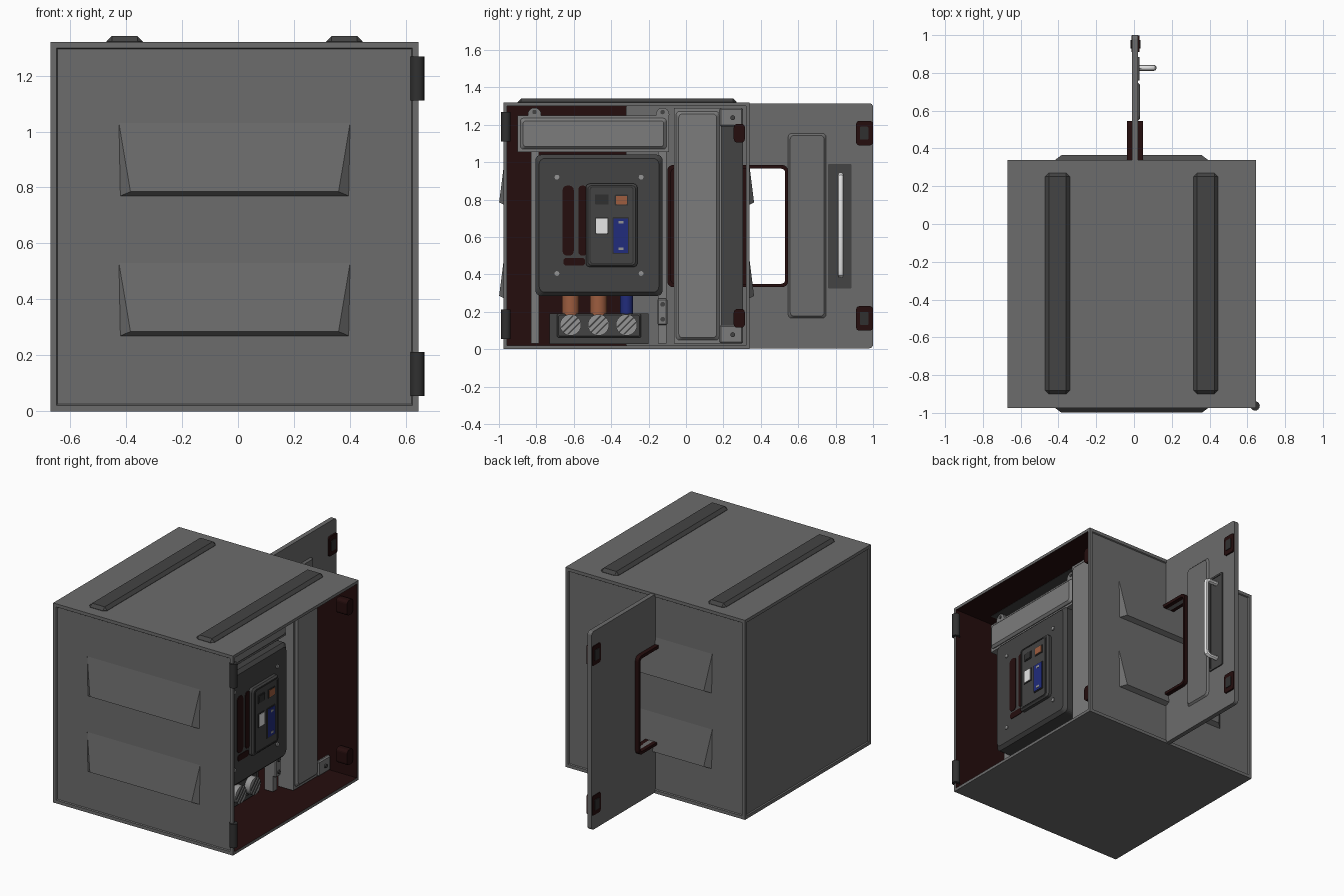
import bpy, bmesh, math
from mathutils import Matrix, Vector

if "Cube" in bpy.data.objects:
    bpy.data.objects.remove(bpy.data.objects["Cube"])

def mat(name, r, g, b):
    m = bpy.data.materials.new(name)
    m.diffuse_color = (r, g, b, 1)
    m.use_nodes = True
    m.node_tree.nodes["Principled BSDF"].inputs["Base Color"].default_value = m.diffuse_color
    return m

GREY = mat("grey_paint", .15, .15, .15)
LIGHT = mat("light_grey", .20, .20, .20)
DARK = mat("dark_grey", .057, .057, .057)
CHAR = mat("charcoal", .03, .03, .03)
RED = mat("dark_red", .018, .004, .004)
WHITE = mat("white", .8, .8, .8)
COPPER = mat("copper", .34, .11, .05)
BLUE = mat("blue", .015, .025, .2)
STEEL = mat("steel", .3, .3, .3)

def make(name, bm, *mats):
    bmesh.ops.recalc_face_normals(bm, faces=bm.faces)
    me = bpy.data.meshes.new(name)
    bm.to_mesh(me)
    bm.free()
    for m in mats:
        me.materials.append(m)
    ob = bpy.data.objects.new(name, me)
    bpy.context.collection.objects.link(ob)
    return ob

def smooth(ob):
    bpy.ops.object.select_all(action='DESELECT')
    ob.select_set(True)
    bpy.context.view_layer.objects.active = ob
    bpy.ops.object.shade_smooth_by_angle(angle=math.radians(35))

def box(name, x, y, z, m, bevel=0, seg=1):
    bm = bmesh.new()
    bmesh.ops.create_cube(bm, size=1)
    for v in bm.verts:
        v.co = Vector([(r[0] + r[1]) / 2 + c * (r[1] - r[0]) for c, r in zip(v.co, (x, y, z))])
    ob = make(name, bm, m)
    if bevel:
        b = ob.modifiers.new("bevel", 'BEVEL')
        b.width, b.segments = bevel, seg
    return ob

def cyl(name, c, r, length, axis, m, n=24):
    bm = bmesh.new()
    bmesh.ops.create_cone(bm, cap_ends=True, segments=n, radius1=r, radius2=r, depth=length)
    if axis == 'x':
        bmesh.ops.rotate(bm, verts=bm.verts, matrix=Matrix.Rotation(math.pi / 2, 3, 'Y'))
    bmesh.ops.translate(bm, verts=bm.verts, vec=c)
    ob = make(name, bm, m)
    smooth(ob)
    return ob

def outline(y, z, r, n=4):
    pts = []
    for k, (cy, cz) in enumerate([(y[1]-r, z[1]-r), (y[0]+r, z[1]-r), (y[0]+r, z[0]+r), (y[1]-r, z[0]+r)]):
        for i in range(n + 1):
            a = (k + i / n) * math.pi / 2
            pts.append((cy + r * math.cos(a), cz + r * math.sin(a)))
    return pts

def plate(name, x, y, z, r, m, hole=None, chamfer=0):
    """Rounded plate in the yz plane, optionally with a rounded hole (y, z, r)."""
    bm = bmesh.new()
    ring = lambda px, pts: [bm.verts.new((px, a, b)) for a, b in pts]
    def bridge(a, b):
        for i in range(len(a)):
            j = (i + 1) % len(a)
            bm.faces.new((a[i], a[j], b[j], b[i]))
    o = outline(y, z, r)
    back, front = ring(x[0], o), ring(x[1] - chamfer, o)
    bridge(back, front)
    if hole:
        h = outline(*hole)
        hb, hf = ring(x[0], h), ring(x[1], h)
        bridge(back, hb)
        bridge(front, hf)
        bridge(hb, hf)
    else:
        if chamfer:
            c = chamfer
            top = ring(x[1], outline((y[0]+c, y[1]-c), (z[0]+c, z[1]-c), r))
            bridge(front, top)
            front = top
        bm.faces.new(back)
        bm.faces.new(front)
    return make(name, bm, m)

# Cabinet shell: recessed front, back and left panels, open dark interior on +x
bm = bmesh.new()
bmesh.ops.create_cube(bm, size=1)
for v in bm.verts:
    v.co = Vector((-.0125 + v.co.x * 1.315, -.3175 + v.co.y * 1.315, .66 + v.co.z * 1.32))
bm.normal_update()
opening = [f for f in bm.faces if f.normal.x > .9][0]
panels = [f for f in bm.faces if abs(f.normal.y) > .9 or f.normal.x < -.9]
for f in panels:
    bmesh.ops.inset_individual(bm, faces=[f], thickness=.03)
    bmesh.ops.inset_individual(bm, faces=[f], thickness=.006, depth=-.007)
bmesh.ops.inset_individual(bm, faces=[opening], thickness=.027)
ext = bmesh.ops.extrude_discrete_faces(bm, faces=[opening])['faces'][0]
bmesh.ops.translate(bm, verts=ext.verts, vec=(-1.285, 0, 0))
ext.material_index = 1
for e in ext.edges:
    for f in e.link_faces:
        f.material_index = 1
make("cabinet_shell", bm, GREY, RED)

# Louvres on front and back
def louvre(name, s, y, z):
    bm = bmesh.new()
    p = [(-.413, 0, .26), (.413, 0, .26), (.408, 0, 0), (-.408, 0, 0), (-.372, .031, .015), (.372, .031, .015)]
    v = [bm.verts.new((a - .0125, y + s * b, z + c)) for a, b, c in p]
    for f in ((0, 1, 5, 4), (0, 4, 3), (1, 2, 5), (3, 4, 5, 2), (0, 3, 2, 1)):
        bm.faces.new([v[i] for i in f])
    make(name, bm, GREY)

for z in (.27, .77):
    louvre("front_louvre", -1, -.968, z)
    louvre("back_louvre", 1, .333, z)

# Roof runners and front hinges
for x in (-.47, .315):
    box("roof_runner", (x, x + .13), (-.9, .27), (1.3, 1.341), DARK, .019)
for z in (.133, 1.19):
    cyl("front_hinge", (.641, -.963, z), .025, .157, 'z', CHAR, 16)

# Door panel standing through the back wall, with framed window
win = ((-.08, .53), (.35, .965), .02)
plate("door_panel", (-.01, .02), (-.32, 1.0), (.005, 1.315), .02, GREY, hole=win)
plate("door_window_frame", (-.037, .047), (-.1, .545), (.332, .985), .03, RED, hole=win)
plate("door_raised_panel", (.01, .031), (.545, .75), (.165, 1.155), .02, GREY, chamfer=.012)
plate("handle_backplate", (.01, .028), (.76, .885), (.325, .99), .006, DARK, hole=((.772, .873), (.338, .977), .006))
plate("handle_recess", (.01, .023), (.765, .88), (.33, .985), .006, DARK)

# White pull handle
cu = bpy.data.curves.new("pull_handle", 'CURVE')
cu.dimensions, cu.bevel_depth, cu.bevel_resolution, cu.use_fill_caps = '3D', .016, 3, True
sp = cu.splines.new('POLY')
path = [(.02, .395), (.085, .395), (.1, .403), (.104, .42), (.104, .905), (.1, .922), (.085, .93), (.02, .93)]
sp.points.add(len(path) - 1)
for p, (x, z) in zip(sp.points, path):
    p.co = (x, .827, z, 1)
hd = bpy.data.objects.new("pull_handle", cu)
bpy.context.collection.objects.link(hd)
bpy.ops.object.select_all(action='DESELECT')
hd.select_set(True)
bpy.context.view_layer.objects.active = hd
bpy.ops.object.convert(target='MESH')
hd.data.materials.clear()
hd.data.materials.append(WHITE)
smooth(hd)

# Latches on the door edge and their catches inside the cabinet
for z in (.165, 1.155):
    plate("door_latch", (-.014, .03), (.91, .999), (z - .065, z + .065), .015, RED)
    plate("latch_block", (-.018, .034), (.93, .975), (z - .035, z + .035), .006, CHAR)
    plate("inner_catch", (.54, .62), (.255, .315), (z - .05, z + .05), .02, RED)

# Side duct with mounting tabs and dark strip behind
box("side_duct", (.34, .45), (-.065, .19), (.03, 1.29), LIGHT)
plate("duct_cover", (.44, .468), (-.053, .178), (.048, 1.272), .02, LIGHT, chamfer=.014)
for z in (.08, 1.24):
    box("duct_tab", (.44, .465), (.18, .305), (z - .05, z + .05), LIGHT, .008)
    cyl("tab_bolt", (.468, .25, z - .002), .013, .012, 'x', DARK, 12)
box("inner_strip", (.1, .14), (.185, .305), (.13, 1.19), DARK)

# Rails and top cover bar
for y in (-.83, -.15):
    box("mounting_rail", (.3, .36), (y, y + .045), (.03, 1.06), LIGHT)
box("rail_bracket", (.35, .385), (-.152, -.1), (.13, .27), LIGHT, .006)
for z in (.16, .24):
    cyl("bracket_bolt", (.387, -.125, z), .013, .01, 'x', DARK, 12)
box("top_bar_body", (.3, .41), (-.9, -.09), (1.055, 1.25), LIGHT)
plate("top_bar_cover", (.4, .43), (-.885, -.105), (1.07, 1.235), .015, LIGHT, chamfer=.014)
for y in (-.81, -.125):
    cyl("top_bar_ear", (.39, y, 1.255), .036, .04, 'x', LIGHT, 20)
    cyl("ear_hole", (.411, y, 1.268), .012, .006, 'x', DARK, 12)

# Breaker housing
plate("breaker_housing", (.33, .455), (-.805, -.125), (.285, 1.04), .03, DARK, chamfer=.02)
for y in (-.69, -.24):
    for z in (.405, .92):
        cyl("housing_screw", (.456, y, z), .013, .012, 'x', STEEL, 12)
for y, r in (((-.66, -.6), .025), ((-.575, -.53), .02)):
    plate("housing_slot", (.45, .459), y, (.5, .875), r, RED)
plate("slot_foot", (.45, .459), (-.655, -.54), (.447, .488), .015, RED)
plate("breaker_face", (.44, .485), (-.535, -.26), (.44, .885), .02, DARK, chamfer=.01)
plate("face_border", (.47, .488), (-.515, -.28), (.455, .87), .015, CHAR,
      hole=((-.51, -.285), (.46, .865), .015))
for name, y, z, m in (("meter_window", (-.48, -.42), (.78, .822), CHAR),
                      ("copper_window", (-.375, -.315), (.775, .82), COPPER),
                      ("white_button", (-.48, -.42), (.62, .7), WHITE),
                      ("blue_module", (-.387, -.31), (.515, .7), BLUE)):
    plate(name + "_rim", (.48, .489), (y[0] - .006, y[1] + .006), (z[0] - .006, z[1] + .006), .004, CHAR)
    plate(name, (.485, .492), y, z, .003, m)
for z in (.538, .68):
    box("module_mark", (.49, .494), (-.36, -.335), (z - .008, z + .006), STEEL)

# Terminal block with knobs and conductors
box("terminal_tray", (.1, .29), (-.73, -.2), (.028, .19), DARK)
plate("terminal_face", (.28, .31), (-.69, -.24), (.062, .19), .01, DARK, chamfer=.008)
for y, m in ((-.617, COPPER), (-.468, COPPER), (-.318, BLUE)):
    cyl("conductor", (.27, y, .25), .046 if m is COPPER else .034, .16, 'z', m)
    cyl("terminal_knob", (.325, y, .13), .057, .05, 'x', STEEL)
    for k, l in ((-.026, .045), (0, .055), (.026, .045)):
        groove = box("knob_groove", (-.003, .003), (-l, l), (k - .004, k + .004), DARK)
        groove.location = (.35, y, .13)
        groove.rotation_euler = (math.radians(45), 0, 0)
